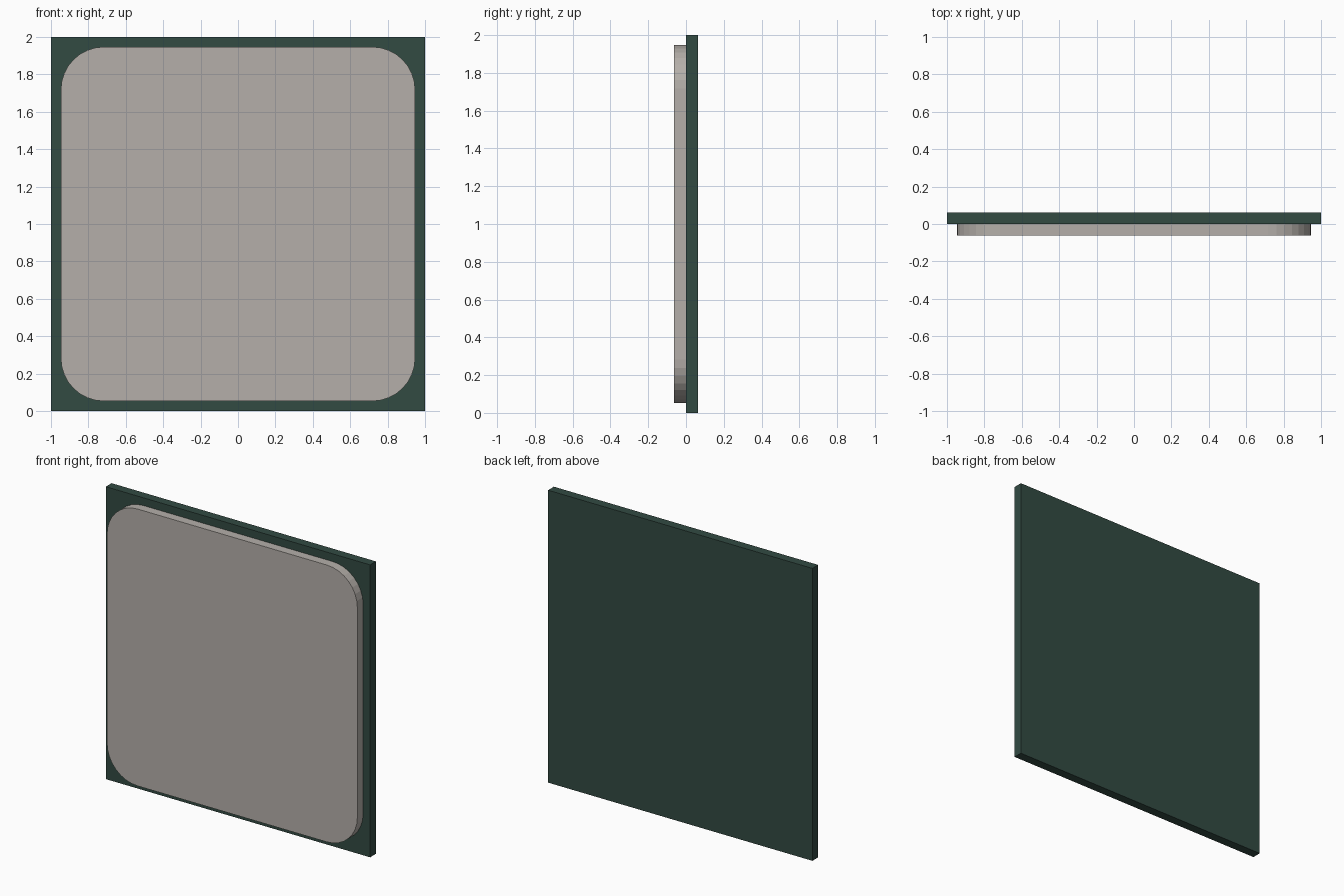
import bpy, bmesh
from math import sin, cos, pi

if "Cube" in bpy.data.objects:
    bpy.data.objects.remove(bpy.data.objects["Cube"])


def material(name, rgb):
    mat = bpy.data.materials.new(name)
    mat.diffuse_color = (*rgb, 1)
    mat.use_nodes = True
    mat.node_tree.nodes["Principled BSDF"].inputs["Base Color"].default_value = mat.diffuse_color
    return mat


def slab(name, half, y0, y1, mat, radius=0.0, segments=8):
    """Square slab centred on z = 1, with optional rounded corners."""
    c = half - radius
    steps = segments if radius else 0
    outline = []
    for k, (sx, sz) in enumerate([(1, 1), (-1, 1), (-1, -1), (1, -1)]):
        for i in range(steps + 1):
            a = (k + i / max(steps, 1)) * pi / 2
            outline.append((sx * c + radius * cos(a), 1 + sz * c + radius * sin(a)))
    bm = bmesh.new()
    face = bm.faces.new([bm.verts.new((x, y0, z)) for x, z in outline])
    ext = bmesh.ops.extrude_face_region(bm, geom=[face], use_keep_orig=True)
    verts = [v for v in ext["geom"] if isinstance(v, bmesh.types.BMVert)]
    bmesh.ops.translate(bm, verts=verts, vec=(0, y1 - y0, 0))
    bmesh.ops.recalc_face_normals(bm, faces=bm.faces)
    mesh = bpy.data.meshes.new(name)
    bm.to_mesh(mesh)
    bm.free()
    mesh.materials.append(mat)
    obj = bpy.data.objects.new(name, mesh)
    bpy.context.collection.objects.link(obj)
    return obj


# Square backing board
slab("back_board", 1.0, 0.0, 0.0625, material("dark_green", (0.032, 0.069, 0.055)))

# Raised front panel with rounded corners
slab("front_panel", 0.947, -0.0625, 0.0, material("warm_grey", (0.46, 0.43, 0.40)), 0.23)
